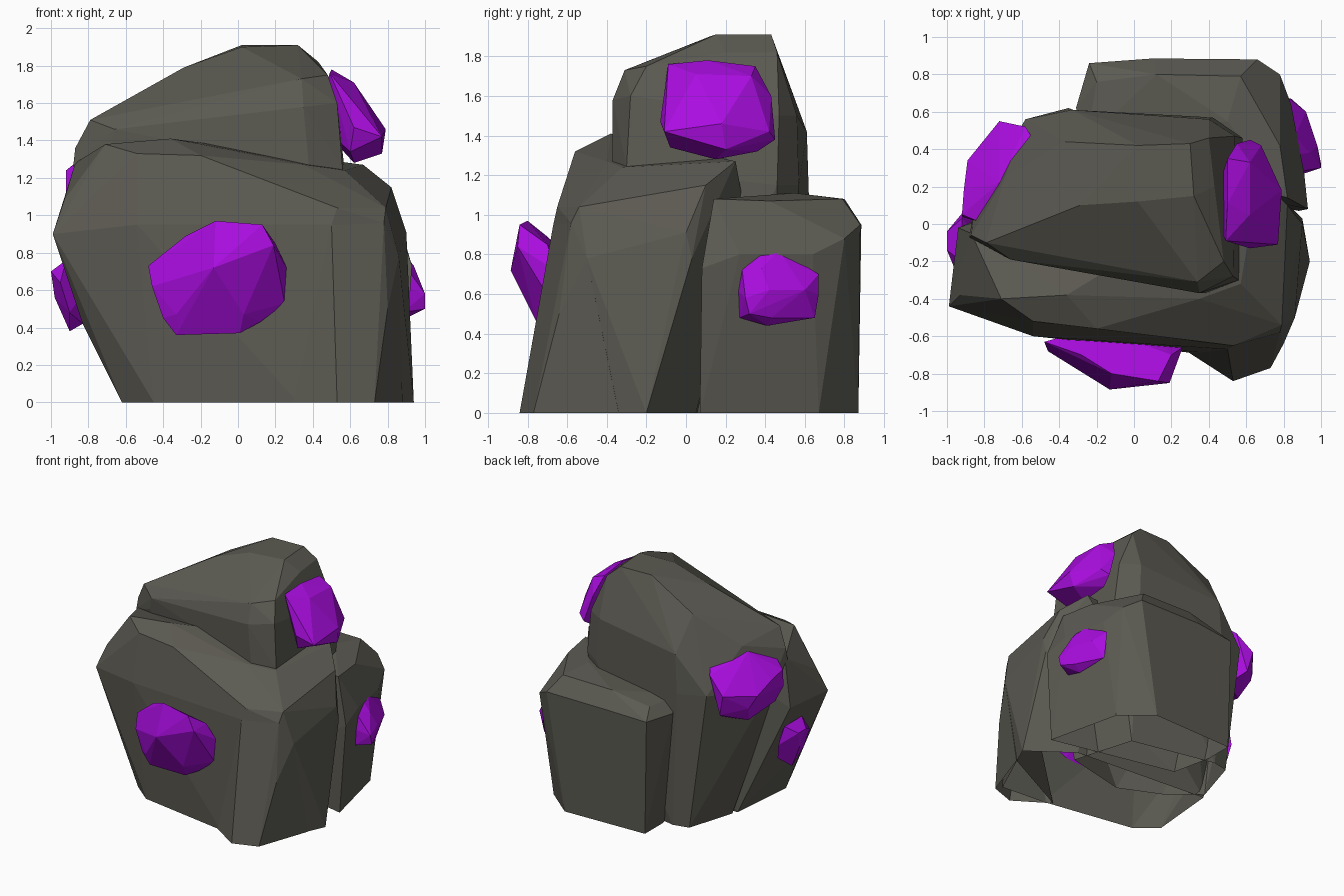
import bpy, bmesh, math


def material(name, rgb):
    m = bpy.data.materials.new(name)
    m.diffuse_color = (*rgb, 1)
    return m


STONE = material("dark stone", (0.105, 0.102, 0.084))
PURPLE = material("purple crystal", (0.40, 0.004, 0.74))


def chunk(name, mat, points, open_base=False):
    """Faceted convex lump around a few corner points."""
    bm = bmesh.new()
    for p in points:
        bm.verts.new(p)
    bmesh.ops.convex_hull(bm, input=bm.verts[:])
    loose = [v for v in bm.verts if not v.link_faces]
    bmesh.ops.delete(bm, geom=loose, context='VERTS')
    bmesh.ops.dissolve_limit(bm, angle_limit=math.radians(4),
                             verts=bm.verts[:], edges=bm.edges[:])
    bmesh.ops.recalc_face_normals(bm, faces=bm.faces[:])
    if open_base:
        floor = [f for f in bm.faces if all(v.co.z < 0.02 for v in f.verts)]
        bmesh.ops.delete(bm, geom=floor, context='FACES')
    me = bpy.data.meshes.new(name)
    bm.to_mesh(me)
    bm.free()
    me.materials.append(mat)
    ob = bpy.data.objects.new(name, me)
    bpy.context.collection.objects.link(ob)
    return ob


# large front boulder
chunk("front_boulder", STONE, [
    (-.62, -.42, 0), (-.45, -.56, 0), (.32, -.69, 0), (.70, -.72, 0),
    (.94, -.20, 0), (.60, .05, 0), (-.57, .14, 0),
    (-.83, -.33, .42), (.92, -.12, .43),
    (-.99, -.44, .90), (-.54, -.60, .95), (.50, -.67, .95), (.78, -.58, .96),
    (.86, -.50, .78), (.90, 0, .91), (.90, .03, .78), (-.94, -.02, .90),
    (-.93, -.38, 1.08), (-.71, -.40, 1.38), (-.54, -.52, 1.33),
    (-.20, -.56, 1.32), (-.36, -.38, 1.41), (.53, -.65, 1.04),
    (.79, -.54, 1.04), (.82, .10, 1.15), (.67, .25, 1.27),
    (.35, -.40, 1.27), (.57, -.32, 1.24),
    (-.87, -.05, 1.28), (-.45, .15, 1.20), (.50, .30, 1.0),
], open_base=True)

# flared foot at the front right corner of that boulder
chunk("front_corner_foot", STONE, [
    (.25, -.66, 0), (.53, -.84, 0), (.73, -.77, 0), (.88, -.34, 0),
    (.50, -.67, .95), (.78, -.58, .96), (.86, -.50, .78), (.50, -.74, .45),
    (.80, -.64, .50), (.75, -.45, .60), (.45, -.62, .60),
], open_base=True)

# lower boulder behind
chunk("back_boulder", STONE, [
    (.88, .07, 0), (.74, .67, 0), (.50, .87, 0), (-.22, .85, 0),
    (-.22, .62, 0), (-.15, .30, 0),
    (.93, .08, .73), (.91, .27, .80), (.84, .64, .80), (.78, .80, .88),
    (.66, .88, .95), (.10, .885, .95), (-.24, .86, .93), (-.31, .62, .93),
    (.82, .14, 1.08), (.78, .42, 1.07), (.57, .79, 1.08), (.12, .80, 1.08),
    (-.20, .76, 1.01), (-.25, .45, 1.01), (.50, .55, 1.11),
], open_base=True)

# upper boulder, sloping down to the left and reaching the ground at the back
chunk("top_boulder", STONE, [
    (.55, -.05, 0), (.03, -.17, 0), (-.30, -.02, 0), (-.55, .18, 0),
    (-.43, .57, 0), (-.30, .60, 0), (.40, .45, 0),
    (-.88, -.07, 1.27), (-.87, -.06, 1.36), (-.79, -.10, 1.51),
    (-.66, -.19, 1.46), (-.68, -.18, 1.36),
    (.38, -.37, 1.25), (.56, -.30, 1.24), (.35, -.37, 1.58),
    (.53, -.28, 1.60), (.34, -.31, 1.73), (.48, -.20, 1.75),
    (-.29, .10, 1.79), (.02, .12, 1.90), (.32, .15, 1.91), (.43, .20, 1.82),
    (.02, .42, 1.91), (.30, .43, 1.91), (.40, .46, 1.82), (-.37, .44, 1.70),
    (.40, .56, 1.50), (.54, .47, 1.50), (.58, .46, 1.15), (.42, .57, 1.15),
    (-.33, .61, 1.42), (-.58, .56, 1.12), (-.35, .62, 1.10),
    (-.85, .12, 1.08), (-.69, .25, 1.45),
], open_base=True)

# purple crystals set into the rock
chunk("front_crystal", PURPLE, [
    (-.48, -.63, .73), (-.28, -.70, .89), (-.12, -.80, .97), (.13, -.84, .95),
    (.20, -.70, .85), (.26, -.66, .72), (.25, -.66, .53), (.12, -.68, .43),
    (.01, -.70, .37), (-.33, -.68, .36), (-.40, -.68, .45),
    (-.46, -.68, .62), (-.13, -.885, .72), (.19, -.85, .84),
    (.03, -.76, .47), (-.33, -.73, .47), (-.2, -.55, .75), (.1, -.55, .6),
])
chunk("upper_right_crystal", PURPLE, [
    (.49, -.09, 1.76), (.50, .11, 1.78), (.50, .35, 1.75), (.62, .05, 1.71),
    (.62, .33, 1.70), (.55, .43, 1.60), (.62, .45, 1.38), (.60, .36, 1.32),
    (.62, .15, 1.28), (.77, .20, 1.33), (.60, -.08, 1.34), (.62, -.13, 1.47),
    (.77, -.11, 1.42), (.79, .18, 1.46), (.68, .42, 1.42), (.42, .1, 1.5),
])
chunk("lower_right_crystal", PURPLE, [
    (.86, .37, .83), (.86, .47, .82), (.84, .58, .75), (.83, .67, .70),
    (.84, .67, .60), (.84, .65, .48), (.88, .41, .44), (.95, .43, .48),
    (.88, .27, .48), (.88, .26, .62), (.88, .28, .75), (.94, .38, .73),
    (1.0, .30, .58), (1.0, .32, .50), (.98, .42, .62), (.92, .60, .62),
    (.75, .45, .60),
])
chunk("upper_left_crystal", PURPLE, [
    (-.72, .55, 1.15), (-.52, .42, 1.36), (-.58, .52, 1.28), (-.68, .53, .98),
    (-.60, .40, .90), (-.89, .34, 1.12), (-.91, .18, 1.20), (-.92, .05, 1.24),
    (-.92, .04, 1.10), (-.80, .0, 1.33), (-.72, .22, 1.40), (-.85, .05, .96),
    (-.78, .30, .88), (-.84, .38, 1.02), (-.6, .2, 1.1),
])
chunk("lower_left_crystal", PURPLE, [
    (-1.0, -.04, .70), (-1.0, -.14, .70), (-.98, -.08, .56), (-.90, -.10, .38),
    (-.83, -.10, .42), (-.92, .03, .76), (-.92, -.20, .76), (-.88, .06, .50),
    (-.90, .08, .62), (-.95, -.26, .64), (-.90, -.25, .48), (-.80, -.10, .62),
])
